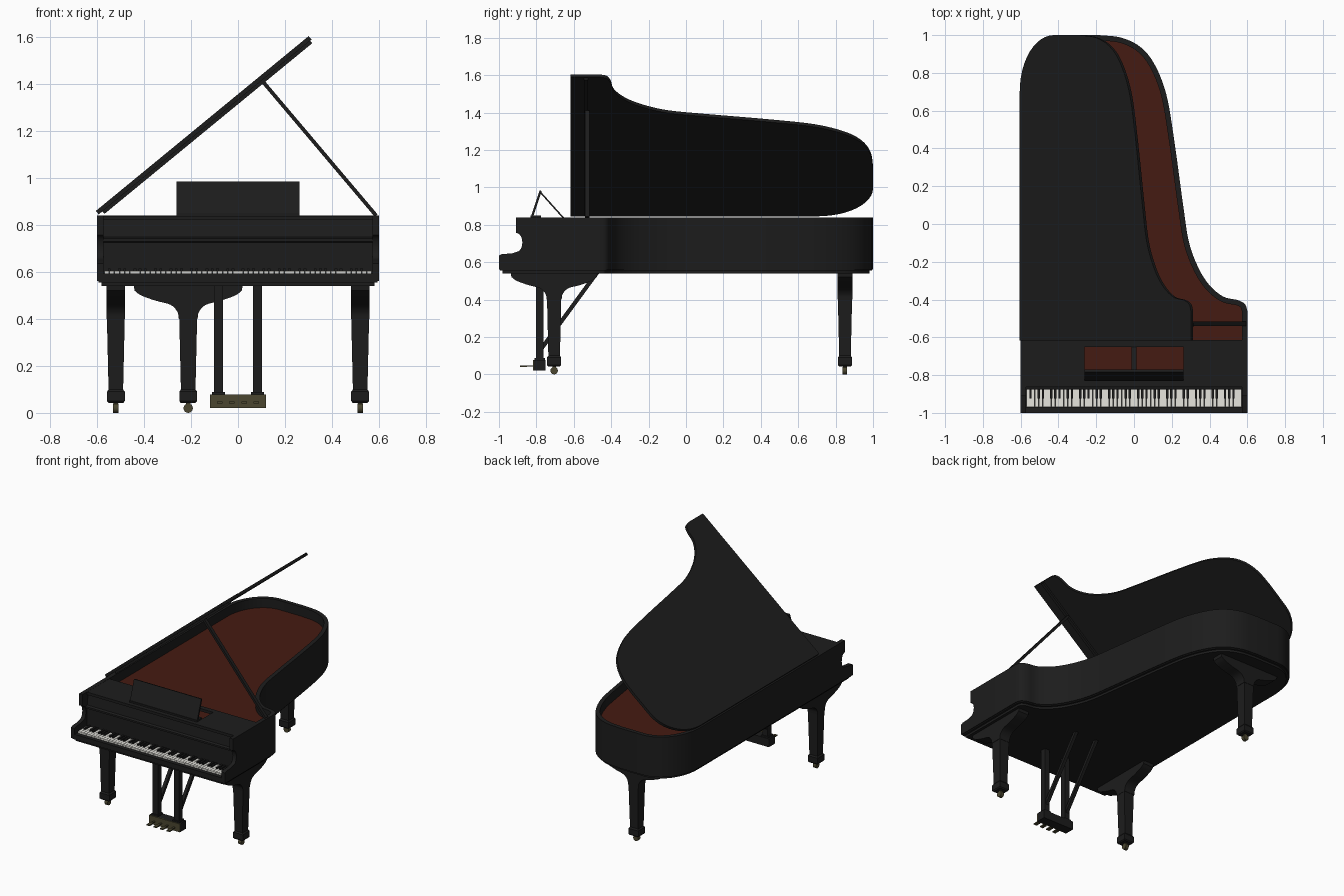
import bpy, bmesh, math
from mathutils import Vector, Matrix

if "Cube" in bpy.data.objects:
    bpy.data.objects.remove(bpy.data.objects["Cube"])


def material(name, r, g, b):
    m = bpy.data.materials.new(name)
    m.diffuse_color = (r, g, b, 1)
    m.use_nodes = True
    m.node_tree.nodes["Principled BSDF"].inputs["Base Color"].default_value = m.diffuse_color
    return m


BLACK = material("black_lacquer", 0.012, 0.012, 0.012)
RED = material("soundboard_red", 0.06, 0.011, 0.006)
BRASS = material("old_brass", 0.07, 0.062, 0.03)
IVORY = material("ivory", 0.8, 0.79, 0.74)


def finish(name, bm, mat):
    bmesh.ops.recalc_face_normals(bm, faces=bm.faces)
    me = bpy.data.meshes.new(name)
    bm.to_mesh(me)
    bm.free()
    me.materials.append(mat)
    me.shade_smooth()
    me.set_sharp_from_angle(angle=math.radians(30))
    ob = bpy.data.objects.new(name, me)
    bpy.context.collection.objects.link(ob)
    return ob


def prism(name, pts, axis, a, b, mat=BLACK):
    """Extrude a 2D outline along an axis from a to b."""
    put = {'x': lambda u, v, w: (w, u, v), 'y': lambda u, v, w: (u, w, v),
           'z': lambda u, v, w: (u, v, w)}[axis]
    bm = bmesh.new()
    lo, hi = [[bm.verts.new(put(u, v, w)) for u, v in pts] for w in (a, b)]
    bm.faces.new(lo)
    bm.faces.new(hi)
    for i in range(len(pts)):
        j = (i + 1) % len(pts)
        bm.faces.new((lo[i], lo[j], hi[j], hi[i]))
    return finish(name, bm, mat)


def boxes(name, items, mat=BLACK):
    """One object from (x0, x1, y0, y1, z0, z1) boxes."""
    bm = bmesh.new()
    for x0, x1, y0, y1, z0, z1 in items:
        m = Matrix.Translation(((x0 + x1) / 2, (y0 + y1) / 2, (z0 + z1) / 2))
        bmesh.ops.create_cube(bm, size=1, matrix=m @ Matrix.Diagonal((x1 - x0, y1 - y0, z1 - z0, 1)))
    return finish(name, bm, mat)


def bar(p, q, w):
    """2D outline of a straight bar of width w."""
    p, q = Vector(p), Vector(q)
    d = (q - p).normalized()
    n = Vector((-d.y, d.x)) * w / 2
    return [p + n, q + n, q - n, p - n]


def spline(pts, n=6):
    """Catmull-Rom curve through the points."""
    p = [Vector(v) for v in pts]
    p = [2 * p[0] - p[1]] + p + [2 * p[-1] - p[-2]]
    out = []
    for i in range(1, len(p) - 2):
        a, b, c, d = p[i - 1:i + 3]
        for k in range(n):
            t = k / n
            out.append(0.5 * (2 * b + (c - a) * t + (2 * a - 5 * b + 4 * c - d) * t * t
                              + (3 * b - a - 3 * c + d) * t ** 3))
    return out + [p[-2]]


def inset(pts, dist):
    out = []
    for i, p in enumerate(pts):
        d1 = (p - pts[i - 1]).normalized()
        d2 = (pts[(i + 1) % len(pts)] - p).normalized()
        n1, n2 = Vector((-d1.y, d1.x)), Vector((-d2.y, d2.x))
        out.append(p + (n1 + n2) / (1 + n1.dot(n2)) * dist)
    return out


# Bent side and rounded tail, seen from above
BENT = spline([(.6, -.46), (.588, -.425), (.55, -.403), (.476, -.386), (.405, -.33), (.345, -.24),
               (.292, -.1), (.26, .1), (.212, .45), (.17, .69), (.106, .85), (.03, .94),
               (-.07, .987), (-.185, 1)])
TAIL = [Vector((-.36 - .24 * math.sin(t), .7 + .3 * math.cos(t)))
        for t in (i * math.pi / 24 for i in range(13))]


def outline(front):
    return [Vector((-.6, front)), Vector((.6, front))] + BENT + TAIL


# Case: underplate, base, rim, soundboard
prism("underplate", inset(outline(-1), .02), 'z', .54, .556)
prism("case_base", inset(outline(-1), .006), 'z', .555, .566)
ring = outline(-.73)
inner = inset(ring, .028)
prism("rim", ring[1:] + ring[:1] + inner[:1] + inner[:0:-1], 'z', .562, .84)
prism("soundboard", inset(outline(-.85), .015), 'z', .76, .775, RED)

# Side arms with the scooped front
scoop = [(-.9 + .03 * math.sin(t) - .005, .705 + .05 * math.cos(t))
         for t in (i * math.pi / 10 for i in range(11))]
arm = [(-.7, .562), (-.7, .84), (-.91, .84), (-.91, .757)] + scoop[:0:-1][::-1] \
    + [(-.93, .647), (-.985, .643), (-1, .635), (-1, .562)]
for side, s in (("left", -1), ("right", 1)):
    prism(side + "_arm", arm, 'x', s * .6, s * .572)

# Key bed, key slip, fallboard and front board
boxes("key_bed", [(-.575, .575, -.98, -.84, .562, .586), (-.575, .575, -1, -.972, .562, .594)])
prism("fallboard", [(-.865, .585), (-.865, .725), (-.875, .73), (-.875, .742), (-.86, .748),
                    (-.85, .82), (-.83, .82), (-.83, .585)], 'x', -.575, .575)
# Fixed lid front with the desk opening
boxes("front_lid", [(-.575, .575, -.862, -.77, .82, .839), (-.575, .575, -.65, -.615, .82, .839),
                    (-.575, -.262, -.77, -.65, .82, .839), (.262, .575, -.77, -.65, .82, .839)])

# Keys
P = 1.14 / 52
boxes("white_keys", [(-.57 + i * P + .001, -.57 + (i + 1) * P - .001, -.968, -.86, .584, .604)
                     for i in range(52)], IVORY)
boxes("black_keys", [(-.57 + (i + 1) * P - .006, -.57 + (i + 1) * P + .006, -.925, -.86, .6, .614)
                     for i in range(51) if i % 7 in (0, 2, 3, 5, 6)])

# Music desk and its strut
prism("music_desk", bar((-.825, .838), (-.777, .982), .012), 'x', -.262, .262)
prism("desk_ledge", [(-.832, .838), (-.832, .85), (-.775, .85), (-.775, .838)], 'x', -.262, .262)
prism("desk_strut", bar((-.777, .972), (-.655, .836), .008), 'x', -.012, .012)

# Raised lid, hinged along the left side
A = math.radians(39.4)
flat = [Vector(((p.x + .6) * .977, p.y)) for p in outline(-.618)]
lid = prism("lid", flat, 'z', 0, .019)
batten = boxes("lid_batten", [(.02, 1.165, -.545, -.525, -.014, .002)])
for ob in (lid, batten):
    ob.location = (-.593, 0, .845)
    ob.rotation_euler = (0, -A, 0)
prism("lid_prop", bar((.11, 1.405), (.588, .84), .016), 'y', -.54, -.516)


# Legs: flared bracket, tapered shaft, foot, caster
def leg(name, cx, cy, axis):
    half = spline([(.04, .4), (.046, .43), (.075, .46), (.14, .478), (.2, .5), (.228, .52)], 4)
    half.append(Vector((.232, .542)))
    mid, across = (cx, cy) if axis == 'y' else (cy, cx)
    pts = [(mid + s, z) for s, z in half] + [(mid - s, z) for s, z in reversed(half)]
    prism(name + "_bracket", pts, axis, across - .04, across + .04)
    bm = bmesh.new()
    rings = []
    for z, h in ((.402, .038), (.1, .031), (.09, .038), (.05, .038), (.043, .032)):
        rings.append([bm.verts.new((cx + a * h, cy + b * h, z))
                      for a, b in ((-1, -1), (1, -1), (1, 1), (-1, 1))])
    for lo, hi in zip(rings, rings[1:]):
        for i in range(4):
            bm.faces.new((lo[i], lo[i - 1], hi[i - 1], hi[i]))
    bm.faces.new(rings[0])
    bm.faces.new(rings[-1])
    finish(name, bm, BLACK)
    wheel = [(mid + .02 * math.cos(t), .02 + .02 * math.sin(t))
             for t in (i * math.pi / 8 for i in range(16))]
    prism(name + "_caster", wheel, axis, across - .012, across + .012, BRASS)
    boxes(name + "_caster_stem", [(cx - .01, cx + .01, cy - .01, cy + .01, .025, .046)], BRASS)


leg("front_left_leg", -.52, -.705, 'x')
leg("front_right_leg", .52, -.705, 'x')
leg("back_leg", -.212, .85, 'y')

# Pedal lyre: posts, box, braces, pedals
parts = []
for x in (-.083, .083):
    parts += [(x - .02, x + .02, -.802, -.762, .07, .545), (x - .027, x + .027, -.81, -.755, .075, .088)]
boxes("lyre_posts", parts)
boxes("pedal_box", [(-.12, .12, -.812, -.75, .02, .078)])
boxes("pedal_plate", [(-.12, .12, -.818, -.81, .02, .078)], BRASS)
for side, x in (("left", -.083), ("right", .083)):
    prism(side + "_lyre_brace", bar((-.775, .135), (-.475, .545), .022), 'x', x - .011, x + .011)
boxes("pedals", [b for x in (-.078, -.026, .026, .078) for b in
                 ((x - .006, x + .006, -.86, -.8, .041, .047), (x - .012, x + .012, -.888, -.85, .04, .048))],
      BRASS)
